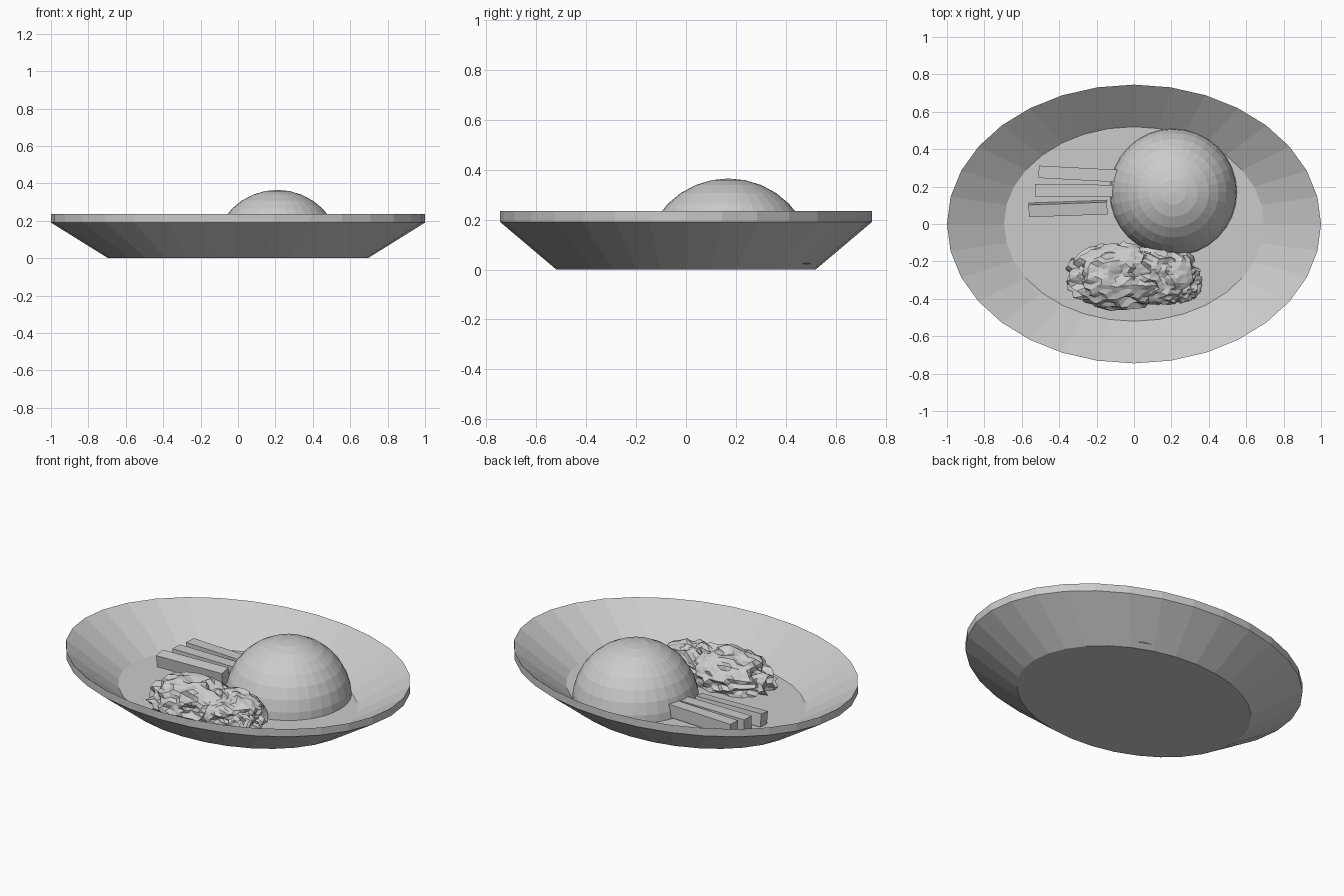
import bpy, bmesh, math, random
from mathutils import Matrix, Vector, noise

random.seed(4)
if "Cube" in bpy.data.objects:
    bpy.data.objects.remove(bpy.data.objects["Cube"])

grey = bpy.data.materials.new("light_grey")
grey.use_nodes = True
colour = (0.6, 0.6, 0.6, 1)
grey.diffuse_color = colour
grey.node_tree.nodes["Principled BSDF"].inputs["Base Color"].default_value = colour


def finish(bm, name):
    bmesh.ops.recalc_face_normals(bm, faces=bm.faces)
    mesh = bpy.data.meshes.new(name)
    bm.to_mesh(mesh)
    bm.free()
    mesh.materials.append(grey)
    obj = bpy.data.objects.new(name, mesh)
    bpy.context.collection.objects.link(obj)
    return obj


# Oval dish: four rings from the underside over the rim to the inner floor
def dish(sides=32):
    bm = bmesh.new()
    rings = []
    for rx, ry, z in [(0.695, 0.52, 0), (1, 0.745, 0.19), (1, 0.745, 0.235), (0.695, 0.52, 0.045)]:
        angles = [math.tau * i / sides for i in range(sides)]
        rings.append([bm.verts.new((rx * math.cos(a), ry * math.sin(a), z)) for a in angles])
    for low, high in zip(rings, rings[1:]):
        for i in range(sides):
            j = (i + 1) % sides
            bm.faces.new((low[i], low[j], high[j], high[i]))
    bm.faces.new(rings[0])
    bm.faces.new(rings[-1])
    finish(bm, "oval_dish")


# Domed mound, cut flat at its equator
def mound():
    bm = bmesh.new()
    bmesh.ops.create_uvsphere(bm, u_segments=32, v_segments=16, radius=0.342)
    bmesh.ops.bisect_plane(bm, geom=bm.verts[:] + bm.edges[:] + bm.faces[:], dist=0.0001,
                           plane_co=(0, 0, 0), plane_no=(0, 0, 1), clear_inner=True)
    bmesh.ops.holes_fill(bm, edges=[e for e in bm.edges if e.is_boundary])
    bmesh.ops.translate(bm, verts=bm.verts, vec=(0.21, 0.17, 0.023))
    finish(bm, "round_mound")


# Cut sticks beside the mound
def stick(name, x, y, z, turn, roll):
    bm = bmesh.new()
    bmesh.ops.create_cube(bm, size=1)
    bmesh.ops.scale(bm, verts=bm.verts, vec=(0.42, 0.066, 0.075))
    obj = finish(bm, name)
    obj.location = (x, y, z)
    obj.rotation_euler = (math.radians(roll), 0, math.radians(turn))


# Crumpled leafy lump: a dome with creased, jittered facets
def lump(name, centre, size, seed):
    bm = bmesh.new()
    bmesh.ops.create_icosphere(bm, subdivisions=4, radius=1)
    offset = Vector((seed, seed * 2, seed * 3))
    for v in bm.verts:
        crease = abs(noise.noise(v.co * 2.6 + offset))
        jitter = random.uniform(-0.03, 0.03)
        v.co *= 1.06 - 0.45 * crease + jitter
    bmesh.ops.bisect_plane(bm, geom=bm.verts[:] + bm.edges[:] + bm.faces[:], dist=0.0001,
                           plane_co=(0, 0, -0.3), plane_no=(0, 0, 1), clear_inner=True)
    bmesh.ops.holes_fill(bm, edges=[e for e in bm.edges if e.is_boundary])
    bmesh.ops.transform(bm, verts=bm.verts,
                        matrix=Matrix.Translation(centre) @ Matrix.Diagonal((*size, 1)))
    # Dissolve the flattest creases into broad crumpled facets
    bmesh.ops.dissolve_limit(bm, angle_limit=math.radians(9), verts=bm.verts, edges=bm.edges)
    bmesh.ops.triangulate(bm, faces=bm.faces)
    finish(bm, name)


dish()
mound()
stick("stick_back", -0.30, 0.268, 0.09, -3, 0)
stick("stick_middle", -0.32, 0.178, 0.085, -0.5, 0)
stick("stick_front", -0.353, 0.082, 0.083, 2, 8)
lump("leaf_lump_right", (-0.08, -0.28, 0.08), (0.28, 0.18, 0.15), 1.7)
lump("leaf_lump_left", (0.13, -0.27, 0.08), (0.22, 0.165, 0.13), 5.3)
lump("leaf_lump_small", (0.25, -0.32, 0.07), (0.11, 0.10, 0.08), 8.1)
